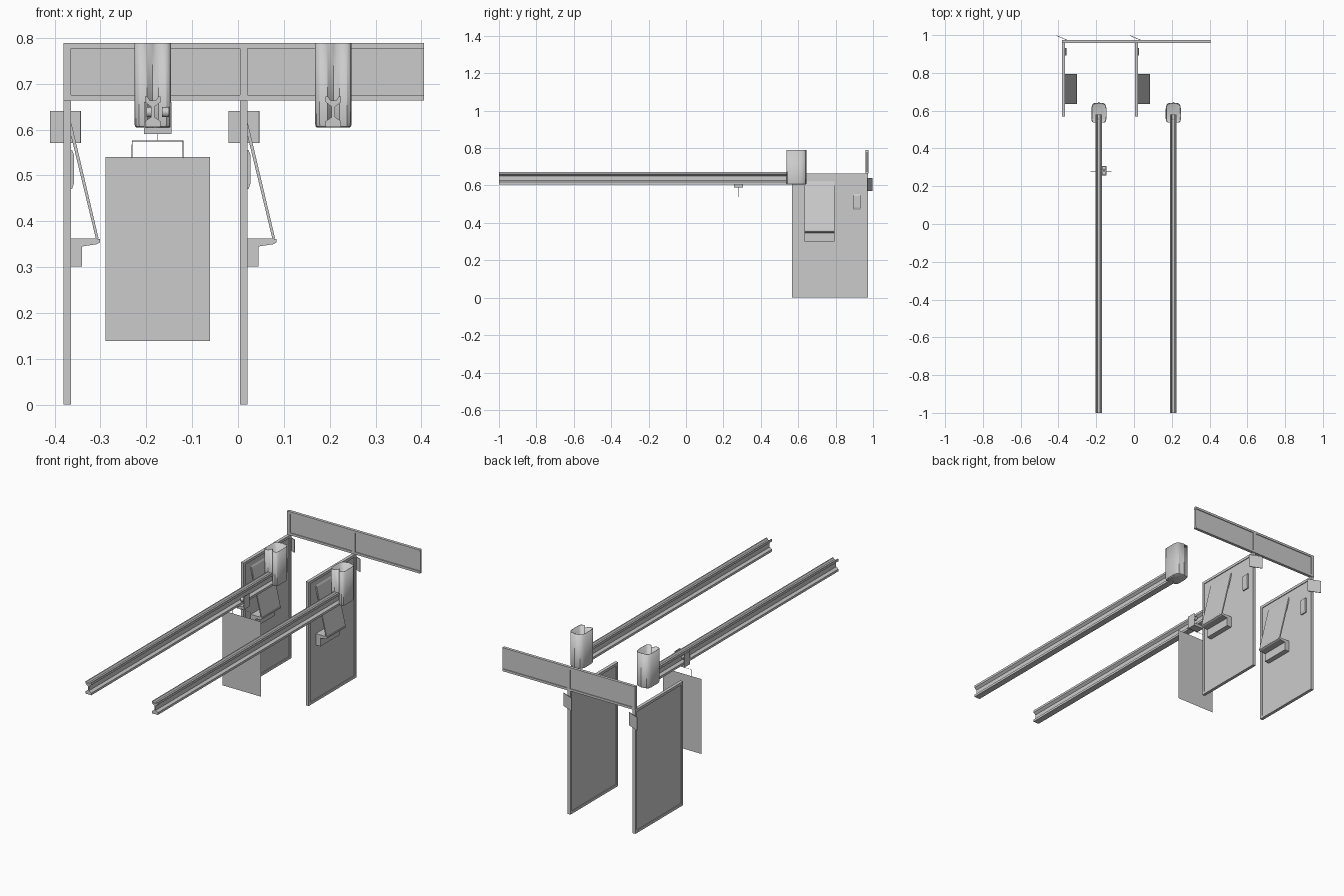
import bpy, bmesh, math
from mathutils import Vector

if "Cube" in bpy.data.objects:
    bpy.data.objects.remove(bpy.data.objects["Cube"])


def make(name, verts, faces):
    me = bpy.data.meshes.new(name)
    me.from_pydata(verts, [], faces)
    bm = bmesh.new()
    bm.from_mesh(me)
    bmesh.ops.recalc_face_normals(bm, faces=bm.faces)
    bm.to_mesh(me)
    bm.free()
    ob = bpy.data.objects.new(name, me)
    bpy.context.collection.objects.link(ob)
    return ob


def boxes(name, spans):
    """One object from several boxes given as (x0, x1, y0, y1, z0, z1)."""
    verts, faces = [], []
    for x0, x1, y0, y1, z0, z1 in spans:
        n = len(verts)
        verts += [(x, y, z) for x in (x0, x1) for y in (y0, y1) for z in (z0, z1)]
        faces += [[n + i for i in f] for f in ((0, 1, 3, 2), (4, 6, 7, 5), (0, 4, 5, 1),
                                               (2, 3, 7, 6), (0, 2, 6, 4), (1, 5, 7, 3))]
    return make(name, verts, faces)


def extrude_y(name, profile, y0, y1, dx=0):
    """Extrude an (x, z) outline along y."""
    n = len(profile)
    verts = [(x + dx, y, z) for y in (y0, y1) for x, z in profile]
    faces = [[i, (i + 1) % n, n + (i + 1) % n, n + i] for i in range(n)]
    return make(name, verts, faces + [list(range(n)), list(range(n, 2 * n))])


def smooth(ob, angle=30):
    bpy.ops.object.select_all(action='DESELECT')
    ob.select_set(True)
    bpy.context.view_layer.objects.active = ob
    bpy.ops.object.shade_smooth_by_angle(angle=math.radians(angle))


def wire(name, points, r):
    cu = bpy.data.curves.new(name, 'CURVE')
    cu.dimensions = '3D'
    cu.bevel_depth, cu.bevel_resolution = r, 1
    cu.use_fill_caps = True
    sp = cu.splines.new('POLY')
    sp.points.add(len(points) - 1)
    for p, co in zip(sp.points, points):
        p.co = (*co, 1)
    ob = bpy.data.objects.new(name, cu)
    bpy.context.collection.objects.link(ob)


# Booth partitions with their fittings, one per lane
for x, sx in ((-0.381, -0.376), (0.004, 0.013)):
    a, b, t = x, x + 0.017, 0.014
    boxes("partition_frame", [(a, b, 0.568, 0.568 + t, 0, 0.663),
                              (a, b, 0.972 - t, 0.972, 0, 0.663),
                              (a, b, 0.568 + t, 0.972 - t, 0, t),
                              (a, b, 0.568 + t, 0.972 - t, 0.663 - t, 0.663)])
    boxes("partition_sheet", [(a + 0.004, b - 0.004, 0.582, 0.958, t, 0.649)])

    # Shelf bracket and the leaning board resting on it
    shelf = [(0.013, 0.362), (0.073, 0.362), (0.080, 0.361), (0.080, 0.354), (0.073, 0.350),
             (0.041, 0.345), (0.041, 0.301), (0.013, 0.301)]
    extrude_y("shelf", shelf, 0.634, 0.794, x)
    board = [(0.013, 0.622), (0.018, 0.612), (0.077, 0.362), (0.071, 0.362), (0.013, 0.602)]
    extrude_y("leaning_board", board, 0.634, 0.794, x)

    # Control pad with tapered face
    pad = [(0.012, 0.470), (0.019, 0.470), (0.023, 0.482), (0.023, 0.545), (0.019, 0.555), (0.012, 0.555)]
    extrude_y("control_pad", pad, 0.893, 0.932, x)

    # Angled lane sign on the rear edge
    sign = boxes("lane_sign", [(-0.036, 0.036, -0.0015, 0.0015, 0.571, 0.641)])
    sign.location = (sx, 0.983, 0)
    sign.rotation_euler.z = math.radians(-23)

# Header boards above the booth
for x0, x1 in ((-0.381, 0.004), (0.004, 0.406)):
    boxes("header_frame", [(x0, x0 + 0.017, 0.959, 0.975, 0.663, 0.789),
                           (x0 + 0.017, x1, 0.959, 0.975, 0.663, 0.675),
                           (x0 + 0.017, x1, 0.959, 0.975, 0.777, 0.789)])
    boxes("header_sheet", [(x0 + 0.017, x1, 0.964, 0.971, 0.675, 0.777)])

# Overhead target rails and the motor housings at their ends
half_rail = [(0.006, 0.663), (0.012, 0.672), (0.017, 0.672), (0.017, 0.660), (0.004, 0.650),
             (0.004, 0.627), (0.017, 0.618), (0.017, 0.606), (0.006, 0.606)]
rail = half_rail + [(-px, z) for px, z in reversed(half_rail)]
half_plan = [(0.0, 0.558), (0.013, 0.537), (0.030, 0.537), (0.037, 0.543), (0.040, 0.556),
             (0.040, 0.612), (0.036, 0.630), (0.028, 0.639), (0.007, 0.641), (0.0, 0.645)]
plan = half_plan + [(-px, y) for px, y in half_plan[-2:0:-1]]
for cx in (-0.186, 0.208):
    extrude_y("target_rail", rail, -1.0, 0.58, cx)
    n = len(plan)
    levels = ((0.789, 1.0), (0.614, 1.0), (0.607, 0.97), (0.604, 0.88))
    verts = [(cx + px * s, 0.59 + (y - 0.59) * s, z) for z, s in levels for px, y in plan]
    faces = [[k * n + i, k * n + (i + 1) % n, (k + 1) * n + (i + 1) % n, (k + 1) * n + i]
             for k in range(3) for i in range(n)]
    housing = make("motor_housing", verts, faces + [list(range(3 * n, 4 * n))])
    shell = housing.modifiers.new("wall", 'SOLIDIFY')
    shell.thickness = 0.002
    smooth(housing, 35)

# Trolley riding on the left rail
cx = -0.175
boxes("trolley_body", [(cx - 0.030, cx - 0.027, 0.257, 0.306, 0.590, 0.660),
                       (cx + 0.027, cx + 0.030, 0.257, 0.306, 0.590, 0.660),
                       (cx - 0.027, cx + 0.027, 0.257, 0.306, 0.590, 0.604)])
for side in (-1, 1):
    for y in (0.268, 0.295):
        bpy.ops.mesh.primitive_cylinder_add(vertices=16, radius=0.011, depth=0.016,
                                            location=(cx + side * 0.017, y, 0.638),
                                            rotation=(0, math.pi / 2, 0))
        bpy.context.object.name = "trolley_wheel"
        smooth(bpy.context.object)

# Wire hanger and paper target
wire("hanger_stem", [(cx, 0.28, 0.592), (cx, 0.28, 0.575)], 0.001)
wire("hanger_wire", [(-0.231, 0.28, 0.538), (-0.231, 0.28, 0.575),
                     (-0.120, 0.28, 0.575), (-0.120, 0.28, 0.538)], 0.001)
make("paper_target", [(-0.289, 0.28, 0.139), (-0.061, 0.28, 0.139),
                      (-0.061, 0.28, 0.540), (-0.289, 0.28, 0.540)], [(0, 1, 2, 3)])
